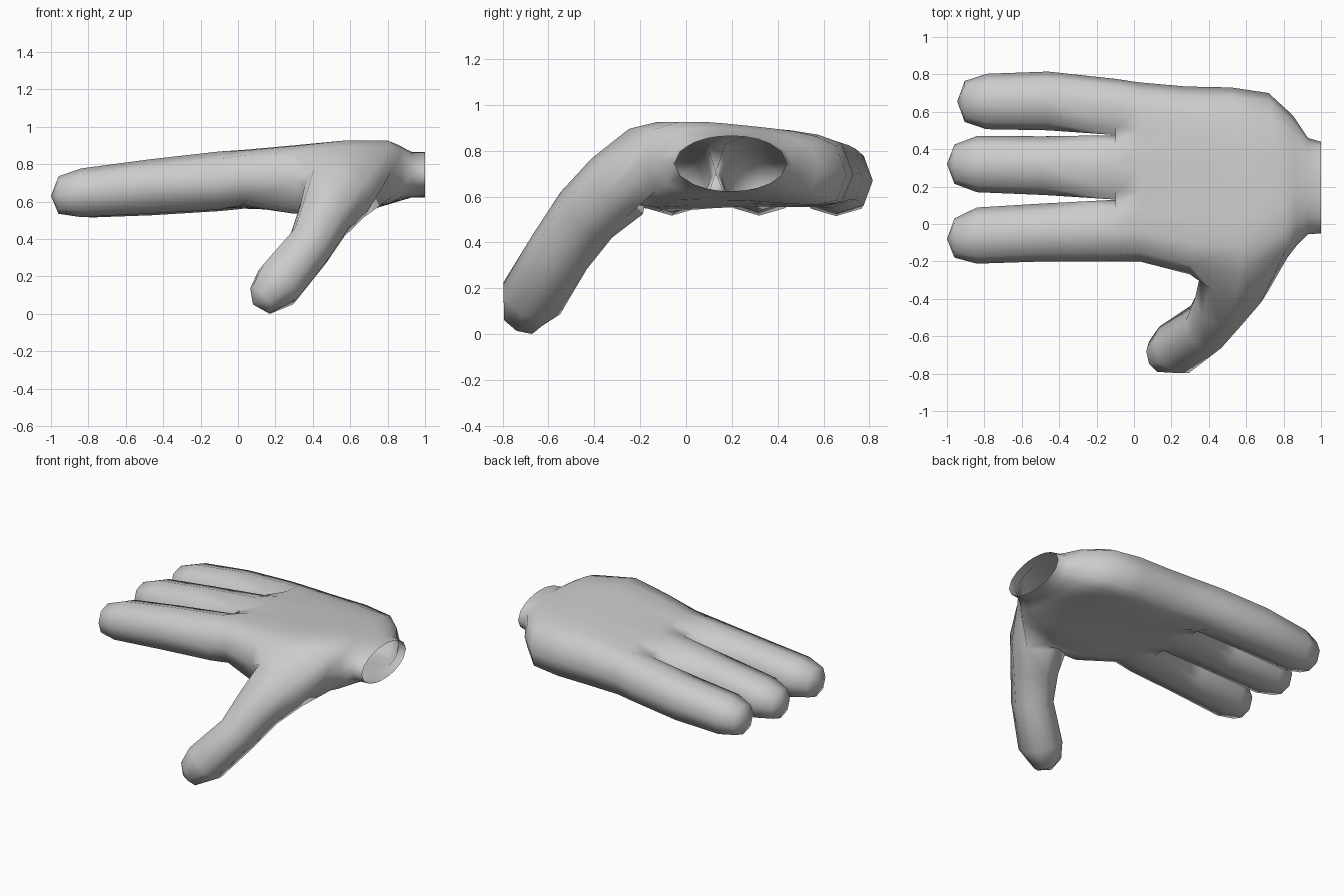
import bpy, bmesh
from math import sin, cos, pi
from mathutils import Vector

if "Cube" in bpy.data.objects:
    bpy.data.objects.remove(bpy.data.objects["Cube"])

bm = bmesh.new()


def add(p):
    return bm.verts.new(p)


def octagon(center, u, v, ru, rv):
    """Slightly squared eight-point ring, starting on the u axis."""
    pts = []
    for k in range(8):
        a = k * pi / 4
        s = 1.06 if k % 2 else 1.0
        pts.append(Vector(center) + s * (ru * cos(a) * u + rv * sin(a) * v))
    return pts


def loft(a, b):
    n = len(a)
    for i in range(n):
        j = (i + 1) % n
        bm.faces.new((a[i], a[j], b[j], b[i]))


def cap(ring, tip):
    t = add(tip)
    for i in range(len(ring)):
        bm.faces.new((ring[i], ring[(i + 1) % len(ring)], t))


X, Y, Z = Vector((1, 0, 0)), Vector((0, 1, 0)), Vector((0, 0, 1))

# Fingers: base ring at the webs, then rings (x, y, z, half width, half height)
fingers = [
    [(-.10, -.035, .728, .168, .155), (-.48, -.045, .695, .155, .145),
     (-.84, -.062, .662, .150, .130), (-.96, -.075, .650, .105, .100), (-1.0, -.08, .645)],
    [(-.10, .305, .728, .178, .152), (-.48, .312, .695, .157, .145),
     (-.84, .320, .662, .150, .130), (-.96, .320, .650, .105, .100), (-1.0, .32, .645)],
    [(-.10, .628, .712, .150, .148), (-.46, .658, .685, .157, .143),
     (-.79, .655, .660, .148, .130), (-.905, .655, .650, .110, .100), (-.945, .655, .645)],
]
webs = [add((-.10, -.20, .71)), add((-.09, .13, .72)), add((-.09, .475, .71)), add((-.10, .776, .70))]
tops, bottoms = [], []
for i, rings in enumerate(fingers):
    x, y, z, ry, rz = rings[0]
    base = [add(p) for p in octagon((x, y, z), -Y, Z, ry, rz)[1:4]]
    under = [add(p) for p in octagon((x, y, z), -Y, Z, ry, rz)[5:8]]
    tops += base
    bottoms += under[::-1]
    prev = [webs[i]] + base + [webs[i + 1]] + under
    for x, y, z, ry, rz in rings[1:-1]:
        ring = [add(p) for p in octagon((x, y, z), -Y, Z, ry, rz)]
        loft(prev, ring)
        prev = ring
    cap(prev, rings[-1])

# Close the small valleys between neighbouring fingers
for i in (1, 2):
    bm.faces.new((tops[3 * i - 1], webs[i], tops[3 * i]))
    bm.faces.new((bottoms[3 * i - 1], webs[i], bottoms[3 * i]))

# Palm and wrist: x front/back, y front/back, top front/back, bottom front/back,
# squareness, hollow under the palm
sections = [
    (.03, .03, -.20, .757, .900, .875, .590, .560, 4, .01),
    (.30, .28, -.27, .735, .930, .885, .515, .545, 4, .04),
    (.57, .52, -.30, .730, .965, .885, .530, .540, 4, .05),
    (.82, .72, -.18, .700, .970, .880, .575, .540, 3.5, .04),
    (.87, .85, -.115, .580, .935, .880, .610, .590, 3, .02),
    (.93, .93, -.055, .460, .880, .880, .640, .635, 2.2, 0),
    (1.0, 1.0, -.05, .440, .880, .880, .638, .638, 2.0, 0),
]
frac = [.05, .17, .29, .39, .51, .63, .735, .85, .95]
palm = [[webs[0]] + tops + [webs[3]] + bottoms[::-1]]
for x0, x1, y0, y1, t0, t1, b0, b1, p, hollow in sections:
    def pt(f, side):
        mid = ((t0 + b0) * (1 - f) + (t1 + b1) * f) / 2
        half = ((t0 - b0) * (1 - f) + (t1 - b1) * f) / 2
        h = max(0, 1 - abs(2 * f - 1) ** p) ** (1 / p)
        dent = hollow * sin(pi * f) if side < 0 else 0
        return add((x0 + (x1 - x0) * f, y0 + (y1 - y0) * f, mid + side * half * h + dent))
    palm.append([pt(0, 0)] + [pt(f, 1) for f in frac] + [pt(1, 0)] + [pt(f, -1) for f in frac[::-1]])
for a, b in zip(palm, palm[1:]):
    loft(a, b)

# Thumb: open a hole in the palm's edge and continue it as eight-sided rings
hole = [palm[2][0], palm[2][1], palm[3][1], palm[4][1],
        palm[4][0], palm[4][-1], palm[3][-1], palm[2][-1]]
bm.verts.remove(palm[3][0])
thumb = [((.54, -.30, .66), .195, .165), ((.465, -.435, .535), .15, .15),
         ((.385, -.55, .375), .125, .14), ((.215, -.672, .172), .135, .142),
         ((.125, -.71, .09), .09, .09), ((.08, -.725, .065), 0, 0)]
prev = hole
for i in range(5):
    c, ru, rv = thumb[i]
    d = (Vector(thumb[i + 1][0]) - Vector(thumb[max(i - 1, 0)][0])).normalized()
    u = (-X + d * d.x).normalized()
    v = u.cross(d)
    if v.z < 0:
        v = -v
    ring = [add(p) for p in octagon(c, u, v, ru, rv)]
    loft(prev, ring)
    prev = ring
cap(prev, thumb[-1][0])

# One smooth skin, open at the wrist, standing on the ground
bmesh.ops.recalc_face_normals(bm, faces=bm.faces[:])
low = min(v.co.z for v in bm.verts)
for v in bm.verts:
    v.co.z -= low
for f in bm.faces:
    f.smooth = True
mesh = bpy.data.meshes.new("hand")
bm.to_mesh(mesh)
bm.free()
bpy.context.collection.objects.link(bpy.data.objects.new("hand", mesh))
